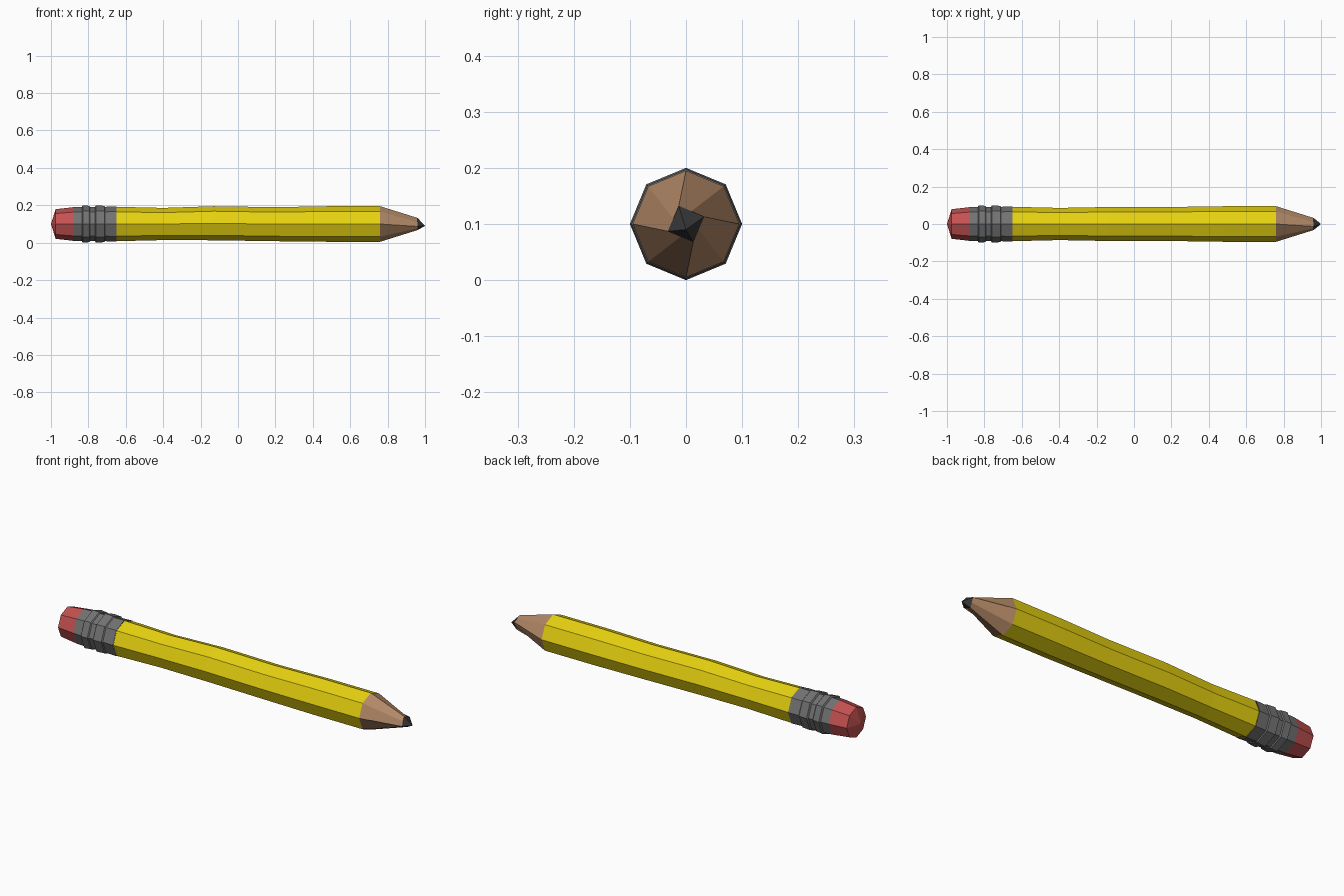
import bpy
import bmesh
from math import sin, cos, pi

SIDES = 8
AXIS_Z = 0.1

cube = bpy.data.objects.get("Cube")
if cube:
    bpy.data.objects.remove(cube, do_unlink=True)


def material(name, rgb):
    mat = bpy.data.materials.new(name)
    mat.use_nodes = True
    mat.diffuse_color = (*rgb, 1)
    bsdf = next(n for n in mat.node_tree.nodes if n.type == "BSDF_PRINCIPLED")
    bsdf.inputs["Base Color"].default_value = (*rgb, 1)
    return mat


def octagon(x, radius, dz=0.0):
    """Ring around the long axis, with corners at the top, bottom and sides."""
    return [(x, radius * cos(2 * pi * k / SIDES),
             AXIS_Z + dz + radius * sin(2 * pi * k / SIDES)) for k in range(SIDES)]


def twisted_square(x, radius, turn):
    """Square ring with a point in the middle of each side."""
    ring = []
    for k in range(SIDES):
        r = radius if k % 2 == 0 else radius * cos(pi / 4)
        a = 2 * pi * k / SIDES + turn
        ring.append((x, r * cos(a), AXIS_Z + r * sin(a)))
    return ring


def loft(name, rings, mat):
    """Skin a list of rings; a ring of one point closes to a tip."""
    bm = bmesh.new()
    loops = [[bm.verts.new(p) for p in ring] for ring in rings]
    for a, b in zip(loops, loops[1:]):
        for k in range(SIDES):
            n = (k + 1) % SIDES
            if len(a) == 1:
                bm.faces.new((a[0], b[k], b[n]))
            elif len(b) == 1:
                bm.faces.new((a[k], b[0], a[n]))
            else:
                bm.faces.new((a[k], b[k], b[n], a[n]))
    bmesh.ops.recalc_face_normals(bm, faces=bm.faces)
    # Open shells: make sure the faces point away from the axis
    if sum(f.normal.y * f.calc_center_median().y for f in bm.faces) < 0:
        bmesh.ops.reverse_faces(bm, faces=bm.faces)
    mesh = bpy.data.meshes.new(name)
    bm.to_mesh(mesh)
    bm.free()
    mesh.materials.append(mat)
    obj = bpy.data.objects.new(name, mesh)
    bpy.context.collection.objects.link(obj)
    return obj


yellow = material("yellow paint", (0.79, 0.64, 0.005))
pink = material("pink rubber", (0.56, 0.084, 0.084))
grey = material("grey metal", (0.17, 0.17, 0.17))
wood = material("bare wood", (0.445, 0.246, 0.133))
graphite = material("dark graphite", (0.038, 0.038, 0.038))

# Eraser with a shallow pointed end
loft("eraser", [[(-1, 0, AXIS_Z)], octagon(-0.975, 0.079), octagon(-0.88, 0.09)], pink)

# Metal band with two raised ridges
band = [(-0.88, 0.09), (-0.835, 0.092), (-0.83, 0.1), (-0.795, 0.097), (-0.79, 0.092),
        (-0.765, 0.092), (-0.76, 0.1), (-0.715, 0.097), (-0.71, 0.092), (-0.65, 0.094)]
loft("ferrule", [octagon(x, r) for x, r in band], grey)

# Painted shaft, slightly uneven as if hand carved
shaft = [(-0.65, 0.092, 0), (-0.4, 0.086, 0), (-0.13, 0.091, 0.004),
         (0.2, 0.091, -0.001), (0.48, 0.095, 0), (0.76, 0.095, 0)]
loft("shaft", [octagon(*s) for s in shaft], yellow)

# Sharpened wood and writing point
cut = twisted_square(0.96, 0.035, 0.38)
loft("wood_cone", [octagon(0.76, 0.095), cut], wood)
loft("lead_point", [cut, [(1, 0, 0.09)]], graphite)
